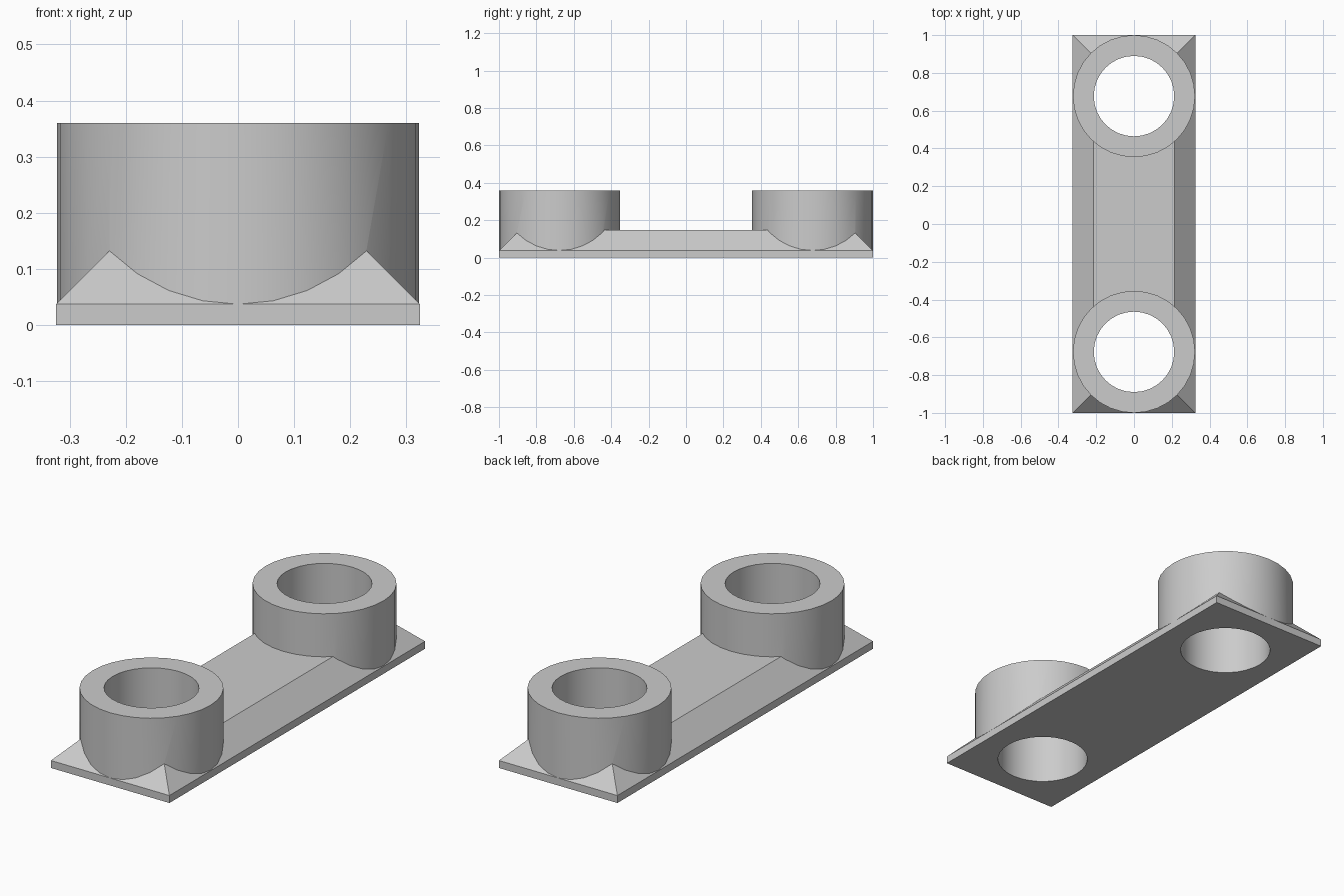
import bpy, bmesh, math

HALF_X, HALF_Y = 0.3245, 1.0
EDGE_Z, DECK_Z, TOP_Z = 0.037, 0.147, 0.36
BOSS_Y, BOSS_R, HOLE_R = 0.677, 0.323, 0.213
SIDES = 32

cube = bpy.data.objects.get("Cube")
if cube:
    bpy.data.objects.remove(cube, do_unlink=True)

grey = bpy.data.materials.new("plain grey")
grey.use_nodes = True
colour = (0.6, 0.6, 0.6, 1)
grey.diffuse_color = colour
grey.node_tree.nodes["Principled BSDF"].inputs["Base Color"].default_value = colour


def add_object(name, bm):
    bmesh.ops.recalc_face_normals(bm, faces=bm.faces)
    mesh = bpy.data.meshes.new(name)
    bm.to_mesh(mesh)
    bm.free()
    mesh.materials.append(grey)
    obj = bpy.data.objects.new(name, mesh)
    bpy.context.collection.objects.link(obj)
    return obj


def cylinder(name, radius, y, bottom, top):
    bm = bmesh.new()
    bmesh.ops.create_cone(bm, cap_ends=True, segments=SIDES,
                          radius1=radius, radius2=radius, depth=top - bottom)
    bmesh.ops.translate(bm, verts=bm.verts, vec=(0, y, (bottom + top) / 2))
    return add_object(name, bm)


def plate(name):
    # Rectangular rings: bottom, rim, and deck inset by the 45 degree bevel
    bevel = DECK_Z - EDGE_Z
    bm = bmesh.new()
    rings = []
    for z, inset in ((0, 0), (EDGE_Z, 0), (DECK_Z, bevel)):
        x, y = HALF_X - inset, HALF_Y - inset
        rings.append([bm.verts.new((sx * x, sy * y, z))
                      for sx, sy in ((-1, -1), (1, -1), (1, 1), (-1, 1))])
    bm.faces.new(rings[0])
    bm.faces.new(rings[-1])
    for low, high in zip(rings, rings[1:]):
        for i in range(4):
            j = (i + 1) % 4
            bm.faces.new((low[i], low[j], high[j], high[i]))
    return add_object(name, bm)


# Bevelled plate joined to two round bosses, then bored through
body = plate("link_body")
helpers = []
for operation in ("UNION", "DIFFERENCE"):
    for label, y in (("front", -BOSS_Y), ("back", BOSS_Y)):
        if operation == "UNION":
            helper = cylinder(label + "_boss", BOSS_R, y, 0.015, TOP_Z)
        else:
            helper = cylinder(label + "_bore", HOLE_R, y, -0.1, TOP_Z + 0.1)
        helper.hide_render = True
        helpers.append(helper)
        mod = body.modifiers.new(helper.name, "BOOLEAN")
        mod.operation = operation
        mod.solver = "EXACT"
        mod.object = helper

# Keep the finished solid and drop the helpers
bpy.context.view_layer.update()
evaluated = body.evaluated_get(bpy.context.evaluated_depsgraph_get())
finished = bpy.data.meshes.new_from_object(evaluated)
body.modifiers.clear()
body.data = finished
for helper in helpers:
    bpy.data.objects.remove(helper, do_unlink=True)

# Smooth the round walls, keep the edges crisp
bpy.ops.object.select_all(action="DESELECT")
body.select_set(True)
bpy.context.view_layer.objects.active = body
bpy.ops.object.shade_smooth_by_angle(angle=math.radians(30))
